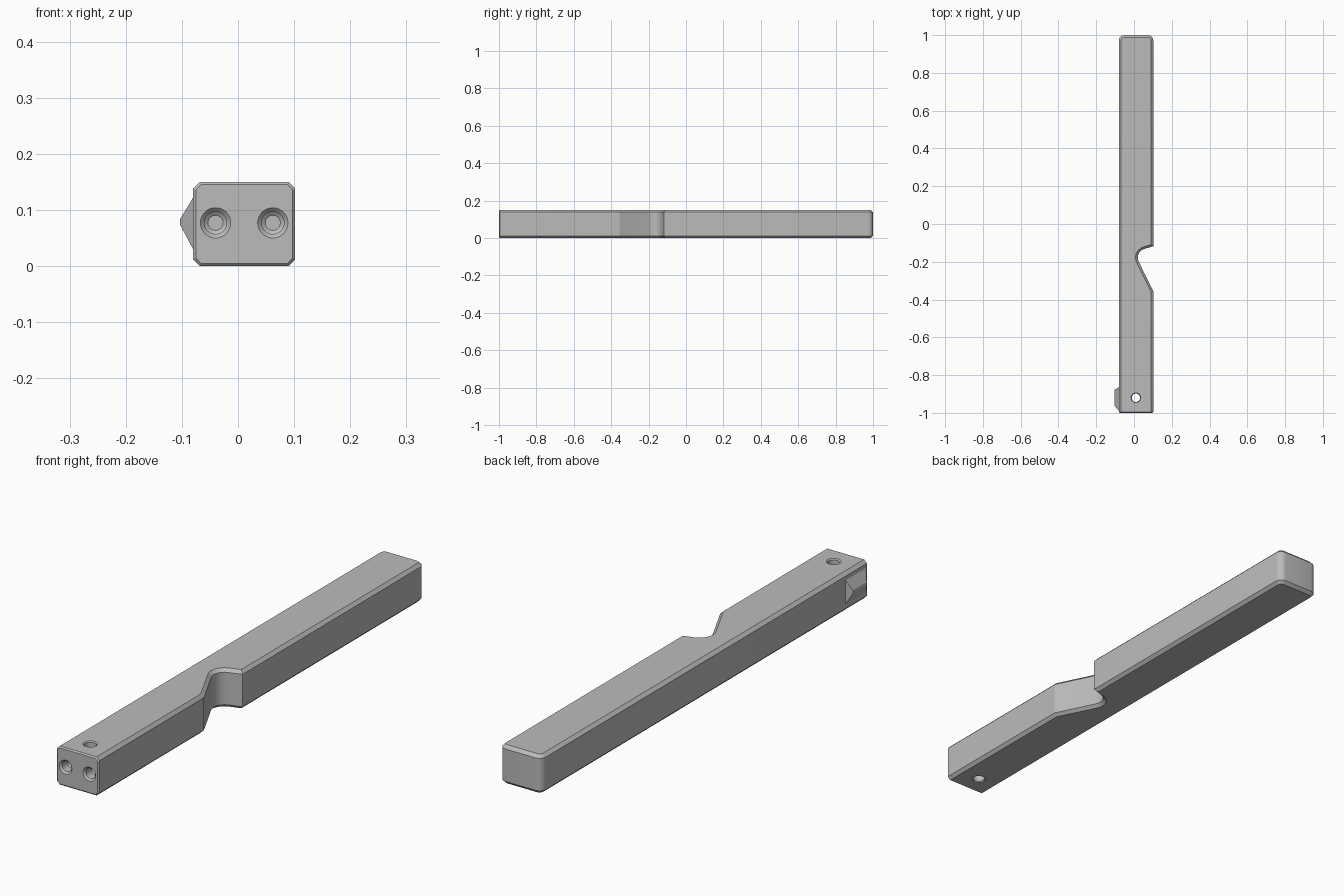
import bpy, bmesh, math
from mathutils import Matrix, Vector

cube = bpy.data.objects.get("Cube")
if cube:
    bpy.data.objects.remove(cube, do_unlink=True)

grey = bpy.data.materials.new("plain grey")
grey.use_nodes = True
COLOUR = (0.5, 0.5, 0.5, 1)
grey.diffuse_color = COLOUR
grey.node_tree.nodes["Principled BSDF"].inputs["Base Color"].default_value = COLOUR

HEIGHT = 0.15
LEFT, RIGHT = 0.102, -0.08


def make_object(name, bm):
    bmesh.ops.recalc_face_normals(bm, faces=bm.faces)
    mesh = bpy.data.meshes.new(name)
    bm.to_mesh(mesh)
    bm.free()
    mesh.materials.append(grey)
    obj = bpy.data.objects.new(name, mesh)
    bpy.context.collection.objects.link(obj)
    return obj


def bevel(bm, edges, size, segments=1):
    bmesh.ops.bevel(bm, geom=edges, offset=size, offset_type='OFFSET',
                    segments=segments, profile=0.5, affect='EDGES')


def vertical_edges(bm, test):
    return [e for e in bm.edges
            if abs(e.verts[0].co.z - e.verts[1].co.z) > 0.1 and test(e.verts[0].co)]


def turned_cutter(name, profile, matrix):
    """Cutter turned around its own z axis from (radius, height) pairs."""
    bm = bmesh.new()
    rings = []
    for radius, z in profile:
        rings.append([bm.verts.new((radius * math.cos(i * math.tau / 32),
                                    radius * math.sin(i * math.tau / 32), z))
                      for i in range(32)])
    for a, b in zip(rings, rings[1:]):
        for i in range(32):
            j = (i + 1) % 32
            bm.faces.new((a[i], a[j], b[j], b[i]))
    bm.faces.new(rings[0])
    bm.faces.new(rings[-1])
    bm.transform(matrix)
    cutter = make_object(name, bm)
    cutter.hide_render = True
    return cutter


# Bar: plan outline with the side notch, extruded upward
outline = [(RIGHT, -1), (LEFT, -1), (LEFT, -0.355), (0, -0.1485),
           (LEFT, -0.118), (LEFT, 1), (RIGHT, 1)]
bm = bmesh.new()
base = bm.faces.new([bm.verts.new((x, y, 0)) for x, y in outline])
top = bmesh.ops.extrude_face_region(bm, geom=[base])["geom"]
bmesh.ops.translate(bm, vec=(0, 0, HEIGHT),
                    verts=[v for v in top if isinstance(v, bmesh.types.BMVert)])
bmesh.ops.recalc_face_normals(bm, faces=bm.faces)

# Rounded notch bottom and rounded back corners
bevel(bm, vertical_edges(bm, lambda p: abs(p.x) < 0.01), 0.058, 10)
bevel(bm, vertical_edges(bm, lambda p: p.y > 0.9), 0.028, 6)

# Chamfer the long top and bottom edges, then the front rim
bevel(bm, [e for e in bm.edges
           if abs(e.verts[0].co.z - e.verts[1].co.z) < 1e-4
           and not all(v.co.y < -0.999 for v in e.verts)], 0.012)
bevel(bm, [e for e in bm.edges if all(v.co.y < -0.999 for v in e.verts)], 0.005)
bar = make_object("bar", bm)

# Holes: one straight through, two blind ones in the front end
through = [(0.03, -0.01), (0.026, 0), (0.022, 0.004), (0.022, HEIGHT - 0.004),
           (0.026, HEIGHT), (0.03, HEIGHT + 0.01)]
cutters = [turned_cutter("through_hole_cutter", through,
                         Matrix.Translation((0.01, -0.92, 0)))]
blind = [(0.033, -0.006), (0.027, 0), (0.02, 0.007), (0.02, 0.04), (0.0135, 0.045)]
for side, x in (("left", 0.062), ("right", -0.04)):
    place = Matrix.Translation((x, -1, 0.077)) @ Matrix.Rotation(-math.pi / 2, 4, 'X')
    cutters.append(turned_cutter(side + "_front_hole_cutter", blind, place))

bpy.context.view_layer.objects.active = bar
for cutter in cutters:
    cut = bar.modifiers.new("hole", 'BOOLEAN')
    cut.operation = 'DIFFERENCE'
    cut.solver = 'EXACT'
    cut.object = cutter
    bpy.ops.object.modifier_apply(modifier=cut.name)
    bpy.data.objects.remove(cutter, do_unlink=True)

# Side catch: ridge with sloping ends
bm = bmesh.new()
for x, ys, zs in ((RIGHT + 0.01, (-0.99, -0.865), (0.03, 0.122)),
                  (RIGHT, (-0.99, -0.865), (0.03, 0.122)),
                  (-0.103, (-0.962, -0.877), (0.073, 0.084))):
    for y in ys:
        for z in zs:
            bm.verts.new((x, y, z))
bmesh.ops.convex_hull(bm, input=bm.verts)
catch = make_object("side_catch", bm)

# Smooth the round parts, keep the chamfers crisp
for obj in (bar, catch):
    bpy.ops.object.select_all(action='DESELECT')
    obj.select_set(True)
    bpy.context.view_layer.objects.active = obj
    bpy.ops.object.shade_smooth_by_angle(angle=math.radians(25))
